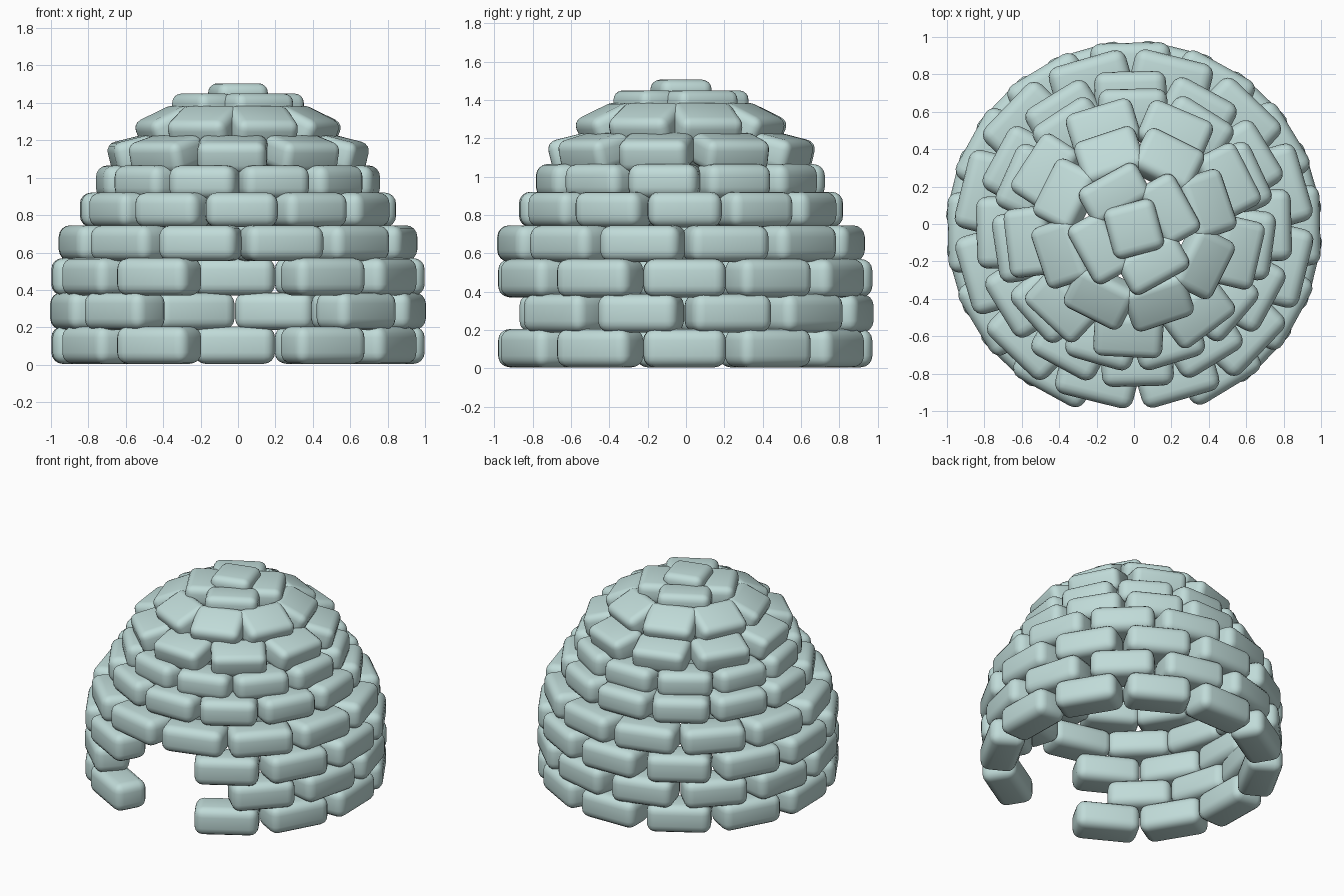
import bpy, bmesh, math
from mathutils import Matrix

if "Cube" in bpy.data.objects:
    bpy.data.objects.remove(bpy.data.objects["Cube"])

CENTRE = (0.0, -0.026)

ice = bpy.data.materials.new("pale_ice")
ice.diffuse_color = (0.53, 0.71, 0.69, 1)
ice.use_nodes = True
ice.node_tree.nodes["Principled BSDF"].inputs["Base Color"].default_value = ice.diffuse_color


def course(name, count, start, radius, z, size, tilt=0, skip=(), bevel=0.06):
    """Ring of rounded blocks; radius and z are block centres, size = depth, width, height."""
    bm = bmesh.new()
    for i in range(count):
        if i in skip:
            continue
        angle = math.radians(start + i * 360 / count)
        m = (Matrix.Translation((CENTRE[0], CENTRE[1], z))
             @ Matrix.Rotation(angle, 4, 'Z')
             @ Matrix.Translation((radius, 0, 0))
             @ Matrix.Rotation(math.radians(tilt), 4, 'Y')
             @ Matrix.Diagonal((*size, 1)))
        bmesh.ops.create_cube(bm, size=1, matrix=m)
    bmesh.ops.bevel(bm, geom=bm.edges[:], offset=bevel, segments=4,
                    profile=0.5, affect='EDGES', clamp_overlap=True)
    bmesh.ops.recalc_face_normals(bm, faces=bm.faces[:])
    for f in bm.faces:
        f.smooth = True
    mesh = bpy.data.meshes.new(name)
    bm.to_mesh(mesh)
    bm.free()
    mesh.materials.append(ice)
    ob = bpy.data.objects.new(name, mesh)
    bpy.context.collection.objects.link(ob)
    return ob


# Lower wall with the doorway left open at the front (-y)
wall = (0.24, 0.43, 0.20)
course("wall_course_1", 12, 1.2, 0.875, 0.105, wall, skip=(9,))
course("wall_course_2", 12, 16.2, 0.875, 0.287, wall, skip=(8, 9))
course("wall_course_3", 12, 1.2, 0.875, 0.470, wall, skip=(9,))

# Closed courses stepping inwards
course("wall_course_4", 12, 16.2, 0.828, 0.650, (0.24, 0.43, 0.19))
course("wall_course_5", 12, 1.5, 0.722, 0.828, (0.24, 0.385, 0.185))
course("wall_course_6", 11, -73.1, 0.629, 0.975, (0.24, 0.37, 0.18))

# Dome courses, tops sloping down and outwards
course("dome_course_1", 9, -93, 0.56, 1.126, (0.24, 0.37, 0.17), tilt=14, bevel=0.05)
course("dome_course_2", 8, -71.5, 0.40, 1.272, (0.26, 0.345, 0.16), tilt=25, bevel=0.05)

# Flat crown ring and cap block
course("crown_ring", 4, 29, 0.215, 1.375, (0.22, 0.355, 0.15), bevel=0.05)
course("cap_block", 1, 15, 0.0, 1.435, (0.28, 0.28, 0.14), bevel=0.05)
